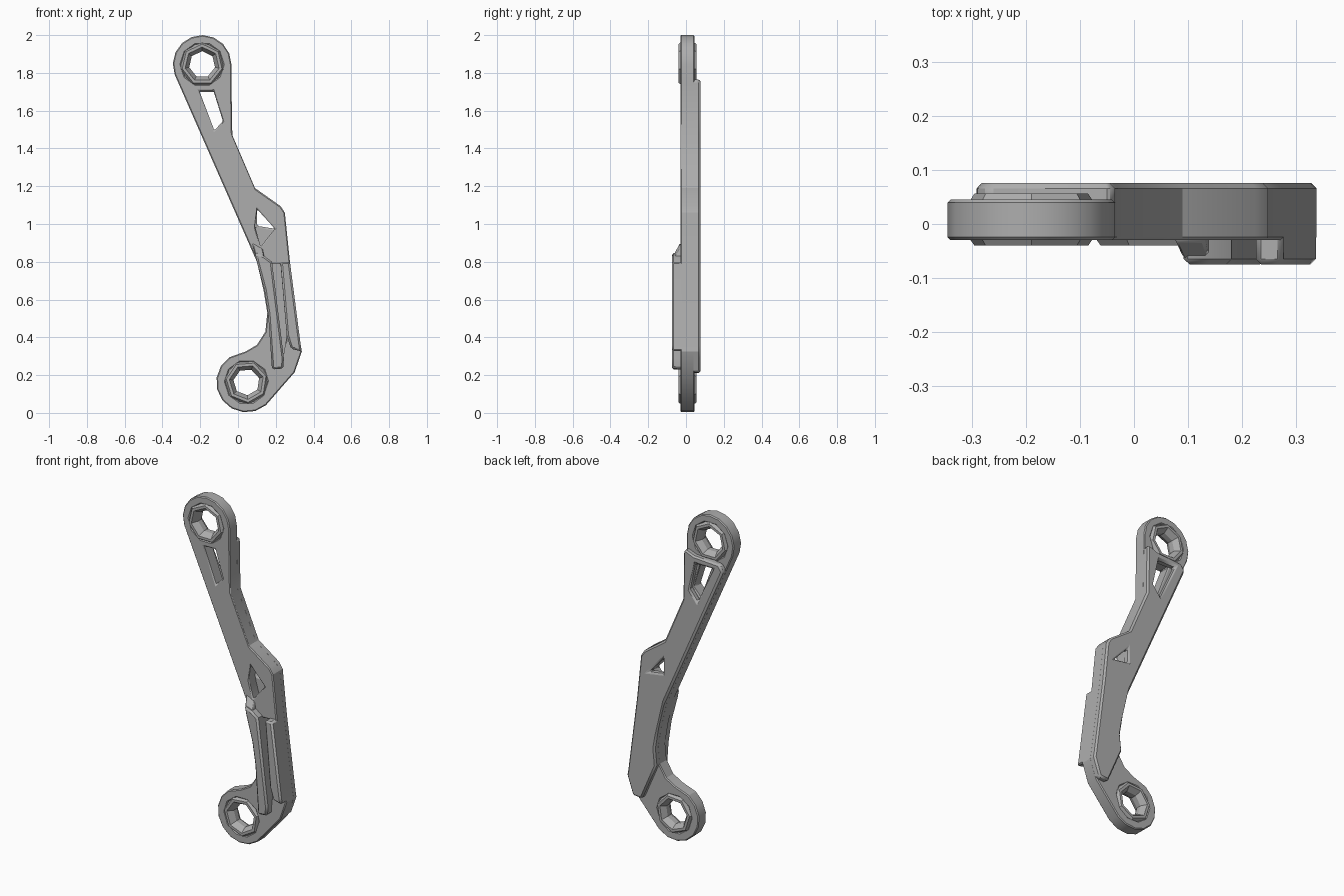
import bpy, bmesh
from math import sin, cos, pi, radians

old = bpy.data.objects.get("Cube")
if old:
    bpy.data.objects.remove(old, do_unlink=True)

grey = bpy.data.materials.new("plain grey")
grey.use_nodes = True
colour = (0.42, 0.42, 0.42, 1)
grey.diffuse_color = colour
grey.node_tree.nodes["Principled BSDF"].inputs["Base Color"].default_value = colour

TOP = (-0.19, 1.845)
LOW = (0.045, 0.163)


def arc(centre, r, start, end, n):
    """Points (x, z) along an arc, angles in degrees."""
    step = (end - start) / n
    return [(centre[0] + r * cos(radians(start + i * step)),
             centre[1] + r * sin(radians(start + i * step))) for i in range(n + 1)]


def add_object(name, mesh):
    obj = bpy.data.objects.new(name, mesh)
    bpy.context.collection.objects.link(obj)
    mesh.materials.clear()
    mesh.materials.append(grey)
    bpy.ops.object.select_all(action='DESELECT')
    obj.select_set(True)
    bpy.context.view_layer.objects.active = obj
    bpy.ops.object.shade_smooth_by_angle(angle=radians(25))
    return obj


def slab(name, y0, y1, outline, holes=(), bevel=0.01):
    """Flat outline with holes, given depth from y0 to y1, rounded rims."""
    bm = bmesh.new()
    edges = []
    for loop in [outline, *holes]:
        vs = [bm.verts.new((x, y0, z)) for x, z in loop]
        edges += [bm.edges.new((a, b)) for a, b in zip(vs, vs[1:] + vs[:1])]
    bmesh.ops.triangle_fill(bm, edges=edges, use_beauty=True, normal=(0, -1, 0))
    bmesh.ops.dissolve_limit(bm, angle_limit=0.01, verts=[],
                             edges=[e for e in bm.edges if len(e.link_faces) == 2])
    grown = bmesh.ops.extrude_face_region(bm, geom=bm.faces[:], use_keep_orig=True)
    for v in grown["geom"]:
        if isinstance(v, bmesh.types.BMVert):
            v.co.y = y1
    bmesh.ops.recalc_face_normals(bm, faces=bm.faces)
    mesh = bpy.data.meshes.new(name)
    bm.to_mesh(mesh)
    bm.free()
    obj = add_object(name, mesh)
    mod = obj.modifiers.new("soft rim", 'BEVEL')
    mod.width = bevel
    mod.segments = 1
    mod.limit_method = 'ANGLE'
    mod.angle_limit = radians(50)
    return obj


def collar(name, centre, sides, turn):
    """Dished ring: a closed section turned round the y axis."""
    section = [(0.122, -0.02), (0.108, -0.04), (0.092, -0.04), (0.07, -0.005),
               (0.07, 0.025), (0.092, 0.056), (0.108, 0.056), (0.122, 0.035)]
    bm = bmesh.new()
    rows = []
    for i in range(sides):
        a = 2 * pi * i / sides + turn
        rows.append([bm.verts.new((centre[0] + r * cos(a), y, centre[1] + r * sin(a)))
                     for r, y in section])
    for i in range(sides):
        p, q = rows[i], rows[(i + 1) % sides]
        for j in range(len(section)):
            k = (j + 1) % len(section)
            bm.faces.new((p[j], p[k], q[k], q[j]))
    bmesh.ops.recalc_face_normals(bm, faces=bm.faces)
    mesh = bpy.data.meshes.new(name)
    bm.to_mesh(mesh)
    bm.free()
    add_object(name, mesh)


# Shared edges of the arm, listed upward on the right and downward on the left
right_edge = [(0.30, 0.215), (0.338, 0.325), (0.332, 0.36), (0.275, 0.80), (0.248, 1.06),
              (0.225, 1.095), (0.09, 1.19), (-0.03, 1.47), (-0.035, 1.76)]
left_edge = [(0.10, 0.80), (0.135, 0.65), (0.155, 0.53), (0.145, 0.43)]

# Main arm with both eye ends
slot = [(-0.205, 1.705), (-0.13, 1.705), (-0.08, 1.545), (-0.125, 1.495)]
window = [(0.10, 1.08), (0.195, 0.975), (0.12, 0.88), (0.09, 0.99)]
channel = [(0.18, 0.79), (0.225, 0.79), (0.258, 0.41), (0.235, 0.27)]
slab("arm_core", -0.03, 0.045,
     right_edge + arc(TOP, 0.155, 0, 200, 9) + left_edge
     + [(0.10, 0.36), (0.04, 0.325)] + arc(LOW, 0.16, 125, 310, 8),
     [arc(TOP, 0.112, 0, 324, 9), arc(LOW, 0.112, 0, 324, 9), slot, window, channel])

# Raised plate along the back
slab("back_plate", 0.03, 0.076,
     [(0.24, 0.21)] + right_edge + [(-0.05, 1.765), (-0.10, 1.745), (-0.27, 1.735), (-0.295, 1.70)]
     + left_edge,
     [[(-0.23, 1.70), (-0.11, 1.70), (-0.075, 1.54), (-0.125, 1.475)],
      [(0.10, 1.08), (0.195, 0.975), (0.10, 0.99)]])

# Two front ribs beside the channel
slab("inner_rib", -0.075, 0.0,
     [(0.18, 0.23), (0.24, 0.235), (0.243, 0.29), (0.18, 0.80), (0.14, 0.83), (0.09, 0.85),
      (0.10, 0.80), (0.14, 0.65), (0.16, 0.52)])
slab("outer_rib", -0.075, 0.04,
     [(0.28, 0.34), (0.338, 0.325), (0.332, 0.36), (0.275, 0.80), (0.225, 0.80), (0.258, 0.41)])

# Sloped lead-in at the top of the inner rib
ramp = slab("rib_ramp", -0.065, 0.0, [(0.09, 0.84), (0.14, 0.82), (0.13, 0.87), (0.075, 0.90)], bevel=0.005)
for v in ramp.data.vertices:
    if v.co.z > 0.86 and v.co.y < -0.03:
        v.co.y = -0.032

# Dished collars in the eyes
collar("top_collar", TOP, 7, pi / 2)
collar("bottom_collar", LOW, 7, 0.3)
